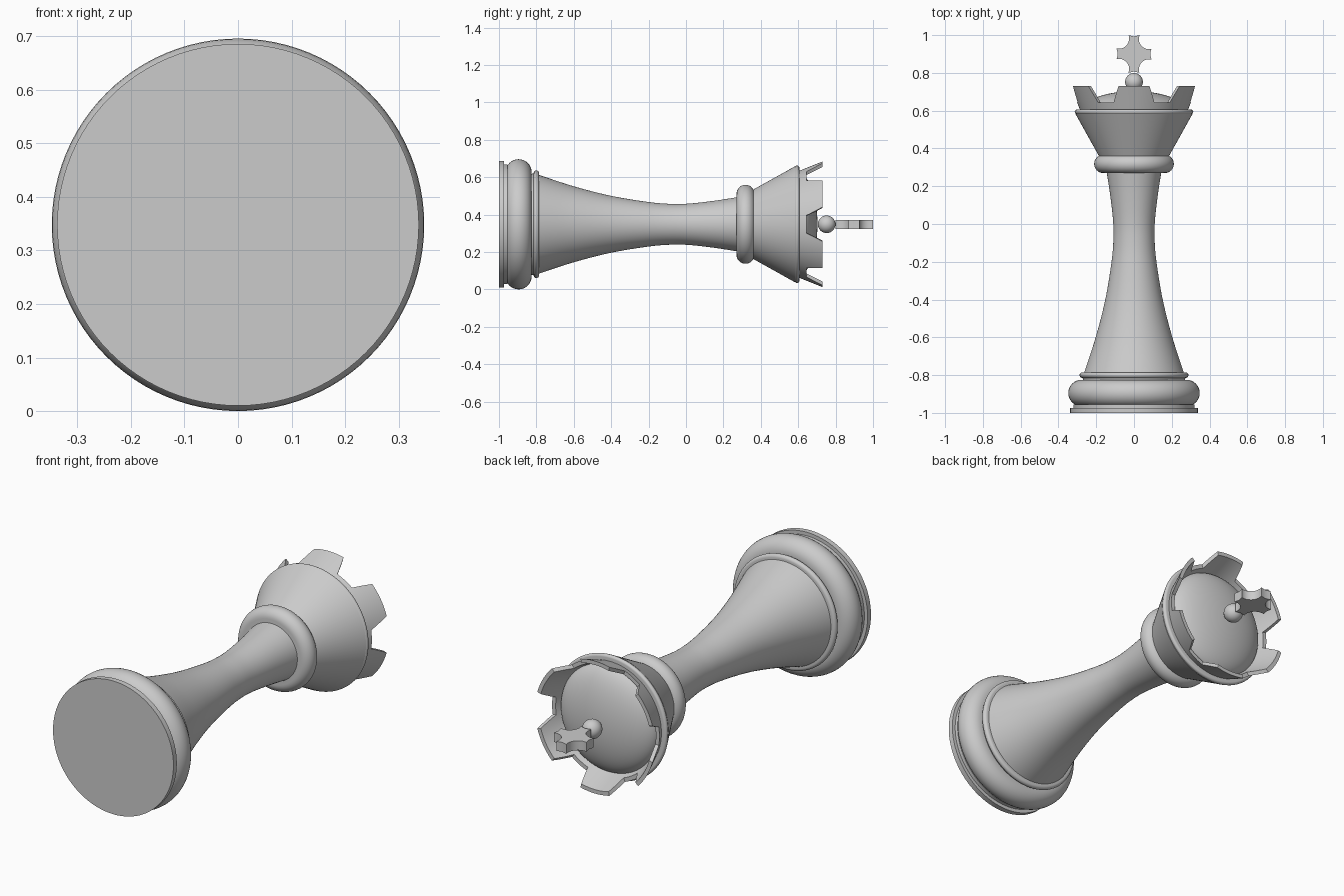
import bpy, bmesh, math
from math import sin, cos, radians, pi
from mathutils import Vector

cube = bpy.data.objects.get("Cube")
if cube:
    bpy.data.objects.remove(cube)

AXIS_Z = 0.348   # the piece lies on its side along y

grey = bpy.data.materials.new("plain_grey")
grey.use_nodes = True
COLOR = (0.6, 0.6, 0.6, 1)
grey.diffuse_color = COLOR
grey.node_tree.nodes["Principled BSDF"].inputs["Base Color"].default_value = COLOR


def finish(name, bm, angle=35):
    bmesh.ops.remove_doubles(bm, verts=bm.verts, dist=1e-5)
    bmesh.ops.recalc_face_normals(bm, faces=bm.faces)
    mesh = bpy.data.meshes.new(name)
    bm.to_mesh(mesh)
    bm.free()
    mesh.materials.append(grey)
    obj = bpy.data.objects.new(name, mesh)
    obj.location.z = AXIS_Z
    bpy.context.collection.objects.link(obj)
    bpy.ops.object.select_all(action='DESELECT')
    obj.select_set(True)
    bpy.context.view_layer.objects.active = obj
    bpy.ops.object.shade_smooth_by_angle(angle=radians(angle))
    return obj


def lathe(name, profile, steps=96):
    """Spin (radius, y) points about the y axis."""
    bm = bmesh.new()
    verts = [bm.verts.new((r, y, 0)) for r, y in profile]
    edges = [bm.edges.new(pair) for pair in zip(verts, verts[1:])]
    bmesh.ops.spin(bm, geom=verts + edges, cent=(0, 0, 0), axis=(0, 1, 0),
                   angle=2 * pi, steps=steps, use_merge=True)
    return finish(name, bm)


def arc(r, y, rad_r, rad_y, start, end, n=16):
    """Elliptical arc of profile points; zero degrees points outward."""
    return [(r + rad_r * cos(radians(start + (end - start) * i / n)),
             y + rad_y * sin(radians(start + (end - start) * i / n)))
            for i in range(n + 1)]


def curve(points, n=8):
    """Smooth Catmull-Rom profile through the points."""
    p = [Vector(q) for q in points]
    p = [2 * p[0] - p[1]] + p + [2 * p[-1] - p[-2]]
    out = []
    for a, b, c, d in zip(p, p[1:], p[2:], p[3:]):
        for i in range(n):
            t = i / n
            out.append(0.5 * (2 * b + (c - a) * t + (2 * a - 5 * b + 4 * c - d) * t * t
                              + (3 * b - a - 3 * c + d) * t ** 3))
    return [tuple(q) for q in out + [p[-2]]]


# Base and mouldings
lathe("base_disc", [(0, -1), (0.338, -1), (0.338, -0.973), (0.32, -0.973), (0.32, -0.955), (0, -0.955)])
lathe("base_moulding", [(0, -0.965)] + arc(0.278, -0.895, 0.07, 0.07, -90, 90) + [(0, -0.825)])
lathe("base_collar", [(0, -0.825), (0.27, -0.825)] + arc(0.272, -0.8, 0.016, 0.015, -90, 90, 10) + [(0, -0.785)])

# Concave stem
stem = [(0.265, -0.79), (0.203, -0.6), (0.152, -0.4), (0.119, -0.2),
        (0.109, -0.08), (0.111, 0.02), (0.127, 0.16), (0.149, 0.3)]
lathe("stem", [(0, -0.79)] + curve(stem) + [(0, 0.3)])
lathe("neck_ring", [(0, 0.27)] + arc(0.163, 0.318, 0.048, 0.048, -90, 90) + [(0, 0.366)])

# Flared head with rim, and the dome inside the crown
lathe("head", [(0, 0.355), (0.183, 0.355), (0.31, 0.583)]
      + arc(0.302, 0.594, 0.012, 0.012, -60, 90, 8) + [(0.27, 0.606), (0, 0.606)])
lathe("dome", [(0.275, 0.6)] + arc(0, 0.6, 0.272, 0.103, 0, 90, 20))
lathe("finial_ball", arc(0, 0.752, 0.047, 0.047, -90, 90, 20), 32)


# Crown wall: six flat-topped points separated by notches
def crown_height(deg):
    off = abs((deg + 30) % 60 - 30)
    t = min(max((off - 14) / 7, 0), 1)
    return 0.73 - 0.087 * t


bm = bmesh.new()
rings = []
for deg in range(0, 360, 1):
    top = crown_height(deg)
    section = []
    for inset, y in ((0, 0.6), (0, top), (0.02, top), (0.02, 0.6)):
        r = 0.284 + 0.052 * (y - 0.6) / 0.13 - inset
        section.append(bm.verts.new((r * sin(radians(deg)), y, r * cos(radians(deg)))))
    rings.append(section)
for a, b in zip(rings, rings[1:] + rings[:1]):
    for i in range(4):
        j = (i + 1) % 4
        bm.faces.new((a[i], a[j], b[j], b[i]))
finish("crown_wall", bm, 25)

# Cross: four flared arms, with round bites between them
quarter = [(0.027, 0.1), (0.027, 0.094)]
bite = arc(0.072, 0.078, 0.045, 0.045, 158, 290, 12)
outline = []
for k in range(4):
    ca, sa = cos(k * pi / 2), sin(k * pi / 2)
    # arm end with a shallow dip, followed by the next bite
    arm = [(0.092, -0.028), (0.086, 0), (0.092, 0.028)] + arc(0.078, 0.078, 0.052, 0.052, 285, 165, 12)
    for x, y in arm:
        outline.append((x * ca - y * sa, 0.9 + (x * sa + y * ca) * (1.08 if k % 2 else 1)))
bm = bmesh.new()
face = bm.faces.new([bm.verts.new((x, y, -0.024)) for x, y in outline])
solid = bmesh.ops.extrude_face_region(bm, geom=[face])
bmesh.ops.translate(bm, vec=(0, 0, 0.048),
                    verts=[v for v in solid["geom"] if isinstance(v, bmesh.types.BMVert)])
finish("cross", bm, 30)
